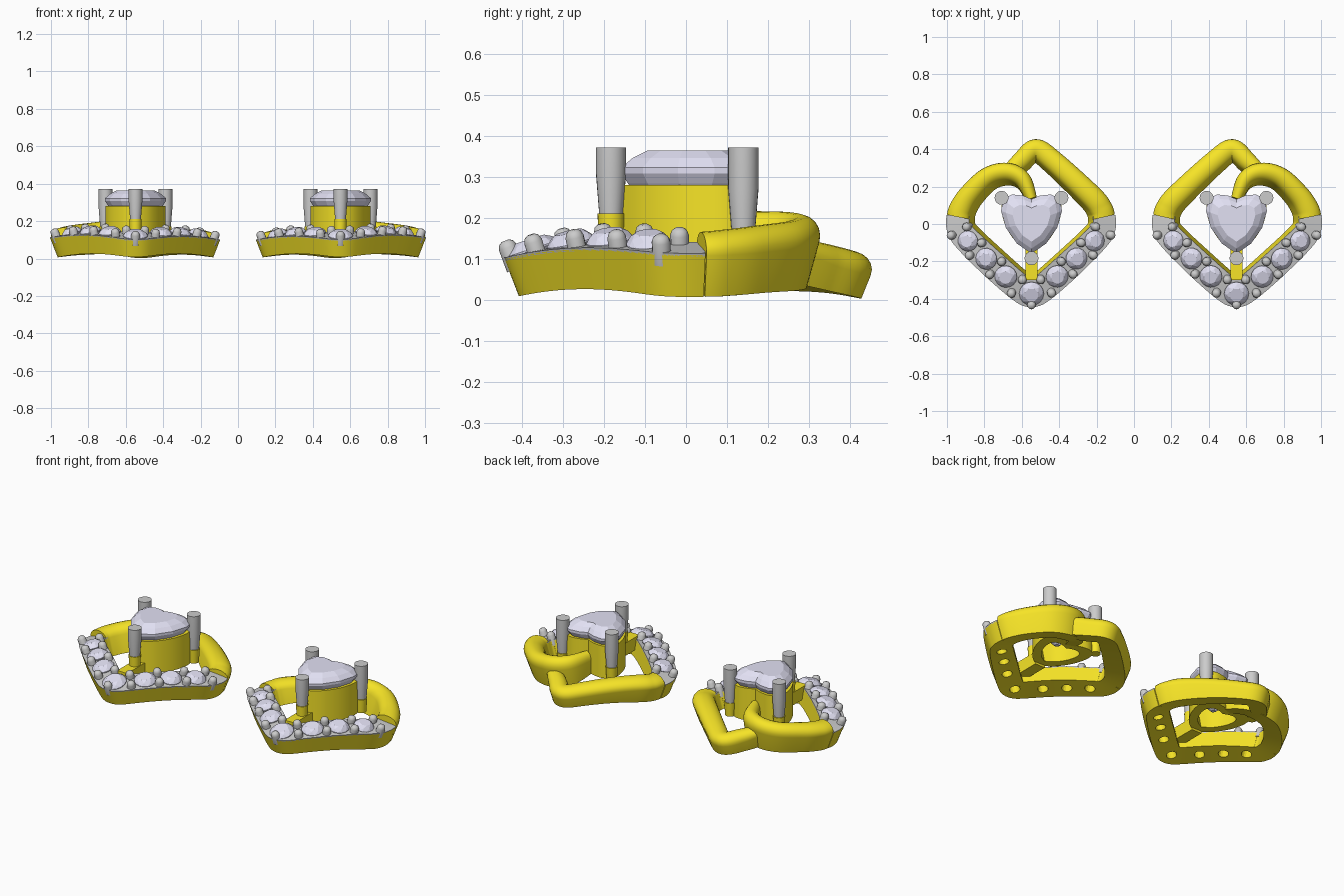
import bpy, bmesh, math
from mathutils import Vector, Matrix

if "Cube" in bpy.data.objects:
    bpy.data.objects.remove(bpy.data.objects["Cube"])

CX, K = -0.548, 0.95          # centre of the left earring, outward flare of the dome


def material(name, col):
    m = bpy.data.materials.new(name)
    m.diffuse_color = (*col, 1)
    m.use_nodes = True
    m.node_tree.nodes["Principled BSDF"].inputs["Base Color"].default_value = m.diffuse_color
    return m


GOLD = material("gold", (0.93, 0.78, 0.02))
GEM = material("pale_gem", (0.76, 0.75, 0.90))


def finish(bm, name, mat=None, smooth=None, mirror=True):
    bmesh.ops.recalc_face_normals(bm, faces=bm.faces)
    me = bpy.data.meshes.new(name)
    bm.to_mesh(me)
    bm.free()
    ob = bpy.data.objects.new(name, me)
    bpy.context.collection.objects.link(ob)
    if mat:
        me.materials.append(mat)
    bpy.ops.object.select_all(action='DESELECT')
    ob.select_set(True)
    bpy.context.view_layer.objects.active = ob
    if smooth:
        bpy.ops.object.shade_smooth_by_angle(angle=math.radians(smooth))
    if mirror:
        add_mirror(ob)
    return ob


def add_mirror(ob):
    m = ob.modifiers.new("other_earring", 'MIRROR')
    m.use_mirror_merge = False


def spline(pts, n=8):
    """Catmull-Rom through tuples of any length."""
    p = [pts[0]] + list(pts) + [pts[-1]]
    out = []
    for i in range(1, len(p) - 2):
        for j in range(n):
            t = j / n
            out.append(tuple(0.5 * (2*b + (c-a)*t + (2*a-5*b+4*c-d)*t*t + (3*b-a-3*c+d)*t**3)
                             for a, b, c, d in zip(*p[i-1:i+3])))
    return out + [tuple(pts[-1])]


def loft(bm, rings, caps=True, wrap=False):
    vs = [[bm.verts.new(c) for c in r] for r in rings]
    n = len(vs[0])
    pairs = list(zip(vs, vs[1:])) + ([(vs[-1], vs[0])] if wrap else [])
    for a, b in pairs:
        for i in range(n):
            bm.faces.new((a[i], a[(i+1) % n], b[(i+1) % n], b[i]))
    if caps:
        bm.faces.new(vs[0])
        bm.faces.new(vs[-1])


def dome(x, y, h):
    """Local plan point and height -> point on the flared dome."""
    return Vector((x*(1+K*h) + CX, y*(1+K*h), 0.065 - 0.34*(x*x+y*y) + h))


def normals(path):
    out = []
    for i in range(len(path)):
        a, b = path[max(i-1, 0)], path[min(i+1, len(path)-1)]
        t = Vector((b[0]-a[0], b[1]-a[1])).normalized()
        out.append(Vector((t.y, -t.x)))
    return out


def band(name, pts, mat, smooth=40, mirror=True):
    """Sweep along (x, y, width, bottom, shoulder, crest)."""
    path = spline(pts)
    rings = []
    for (x, y, w, hb, ht, cr), n in zip(path, normals(path)):
        prof = [(-1, hb), (1, hb)]
        if cr < 1e-4:
            prof += [(1, ht), (-1, ht)]
        else:
            prof += [(math.cos(a*math.pi/10), ht + cr*math.sin(a*math.pi/10)) for a in range(11)]
        rings.append([dome(x + n.x*s*w/2, y + n.y*s*w/2, h) for s, h in prof])
    bm = bmesh.new()
    loft(bm, rings)
    return finish(bm, name, mat, smooth, mirror)


def hull(bm, rings, M):
    """Convex solid from rings of (sides, radius, z, turn)."""
    vs = []
    for n, r, z, turn in rings:
        for i in range(n):
            a = 2*math.pi*(i+turn)/n
            vs.append(bm.verts.new(M @ Vector((r*math.cos(a), r*math.sin(a), z))))
    res = bmesh.ops.convex_hull(bm, input=vs)
    loose = [v for v in res["geom_interior"] if isinstance(v, bmesh.types.BMVert)]
    bmesh.ops.delete(bm, geom=loose, context='VERTS')


def at(x, y, h):
    """Placement on the dome, facing outward."""
    q = Vector((x*K, y*K, 1)).to_track_quat('Z', 'Y')
    return Matrix.Translation(dome(x, y, h)) @ q.to_matrix().to_4x4()


# V-shaped stone-set half of the frame
half = [(0, -0.341, 0.134), (0.058, -0.313, 0.134), (0.19, -0.197, 0.134),
        (0.325, -0.065, 0.125), (0.357, -0.01, 0.115), (0.357, 0.04, 0.11)]
# outer corner of each earring is a little taller (local -x)
full = [(-x, y, w) for x, y, w in half[:0:-1]] + half
rise = lambda x: 0.09 - 0.035*min(x, 0)
frame = band("set_frame", [(x, y, w, 0, rise(x), 0) for x, y, w in full], GOLD, mirror=False)
band("set_plate", [(x, y, w, rise(x)-0.004, rise(x)+0.004, 0) for x, y, w in full], None)

# arc-length positions along one arm
arm = spline(half, 24)
arm_n = normals(arm)


def along(d):
    run = 0
    for i in range(1, len(arm)):
        run += math.hypot(arm[i][0]-arm[i-1][0], arm[i][1]-arm[i-1][1])
        if run >= d:
            break
    return (Vector(arm[i][:2]), arm_n[i]) if d else (Vector(arm[0][:2]), Vector((0, -1)))


# small gems, their holes and bead prongs
gems, holes, beads = bmesh.new(), bmesh.new(), bmesh.new()


def bead(x, y):
    r = 0.023
    hull(beads, [(12, r, -0.03, 0), (12, r, 0.026, 0), (12, r*0.8, 0.038, 0),
                 (12, r*0.4, 0.044, 0)], at(x, y, rise(x)))


for side in (-1, 1):
    for d, r in ((0, 0.066), (0.147, 0.06), (0.28, 0.058), (0.405, 0.055)):
        if d == 0 and side < 0:
            continue
        p, _ = along(d)
        M = at(p.x*side, p.y, rise(p.x*side))
        hull(gems, [(8, r*0.58, 0.034, 0.5), (8, r*0.82, 0.024, 0), (16, r, 0.010, 0),
                    (16, r, 0.006, 0), (8, r*0.3, -0.035, 0)], M)
        hull(holes, [(16, 0.028, -0.2, 0), (16, 0.028, -0.02, 0)], M)
    for d in (0.078, 0.213, 0.343, 0.468):
        p, n = along(d)
        for off in (-0.042, 0.042):
            q = p + n*off
            bead(q.x*side, q.y)
bead(0, -0.392)
finish(gems, "small_gems", GEM)
finish(beads, "bead_prongs", None, 50)

# drill the holes with whichever solver gives a complete result
cutter = finish(holes, "hole_cutter", None, None, False)
cutter.hide_render = True
cut = frame.modifiers.new("holes", 'BOOLEAN')
cut.operation, cut.object = 'DIFFERENCE', cutter
before = len(frame.data.polygons)
drilled = False
for solver in ('MANIFOLD', 'FLOAT', 'EXACT'):
    cut.solver = solver
    bpy.context.view_layer.update()
    ev = frame.evaluated_get(bpy.context.evaluated_depsgraph_get())
    if len(ev.data.polygons) > before + 50:
        drilled = True
        break
bpy.context.view_layer.objects.active = frame
if drilled:
    bpy.ops.object.modifier_apply(modifier="holes")
else:
    frame.modifiers.remove(cut)
bpy.data.objects.remove(cutter)
add_mirror(frame)

# plain gold curl and the lower arm passing under it
band("curl", [(-0.357, 0.035, 0.11, 0, 0.10, 0.042), (-0.347, 0.073, 0.107, 0, 0.10, 0.045),
              (-0.305, 0.14, 0.10, 0, 0.10, 0.05),
              (-0.215, 0.226, 0.092, 0, 0.105, 0.053), (-0.12, 0.25, 0.088, 0, 0.11, 0.055),
              (-0.043, 0.215, 0.08, 0.01, 0.11, 0.055), (0.0, 0.12, 0.055, 0.03, 0.11, 0.045)], GOLD)
band("lower_arm", [(0.357, 0.035, 0.11, 0, 0.085, 0.035), (0.345, 0.075, 0.11, 0, 0.083, 0.04),
                   (0.295, 0.14, 0.11, 0, 0.08, 0.045),
                   (0.11, 0.318, 0.105, 0, 0.06, 0.045), (0.02, 0.378, 0.10, 0, 0.056, 0.045),
                   (-0.055, 0.316, 0.092, 0, 0.06, 0.045), (-0.12, 0.25, 0.07, 0.005, 0.08, 0.03)], GOLD)

# heart outline shared by seat and centre gem
right = [(0, 0.133), (0.045, 0.152), (0.105, 0.158), (0.152, 0.132), (0.163, 0.07),
         (0.137, -0.02), (0.078, -0.105), (0, -0.158)]


def heart(s, z, n):
    r = spline(right, n)
    pts = r + [(-x, y) for x, y in r[-2:0:-1]]
    return [Vector((x*s + CX, (y-0.01)*s + 0.01, z)) for x, y in pts]


bm = bmesh.new()
loft(bm, [heart(0.98, 0.09, 5), heart(0.98, 0.28, 5), heart(0.86, 0.28, 5), heart(0.62, 0.09, 5)],
     caps=False, wrap=True)
finish(bm, "seat", GOLD, 40)

bm = bmesh.new()
loft(bm, [heart(0.08, 0.14, 1), heart(0.5, 0.21, 1), heart(0.9, 0.283, 1), heart(1, 0.308, 1),
          heart(1, 0.322, 1), heart(0.84, 0.345, 1), heart(0.62, 0.364, 1)])
finish(bm, "heart_gem", GEM)

# tall prongs with gold bases
tall, bases = bmesh.new(), bmesh.new()
for x, y, zb in ((0, -0.183, 0.21), (-0.16, 0.14, 0.17), (0.16, 0.14, 0.17)):
    M = Matrix.Translation((x + CX, y, 0))
    hull(tall, [(24, 0.029, zb, 0), (24, 0.037, zb+0.1, 0), (24, 0.037, 0.371, 0)], M)
    hull(bases, [(24, 0.028, 0.09, 0), (24, 0.033, zb, 0)], M)
finish(tall, "tall_prongs", None, 40)
# bridge joining front prong, seat and frame
bmesh.ops.create_cube(bases, size=1, matrix=Matrix.Translation((CX, -0.215, 0.115))
                      @ Matrix.Diagonal((0.066, 0.17, 0.075, 1)))
finish(bases, "prong_bases", GOLD, 40)
